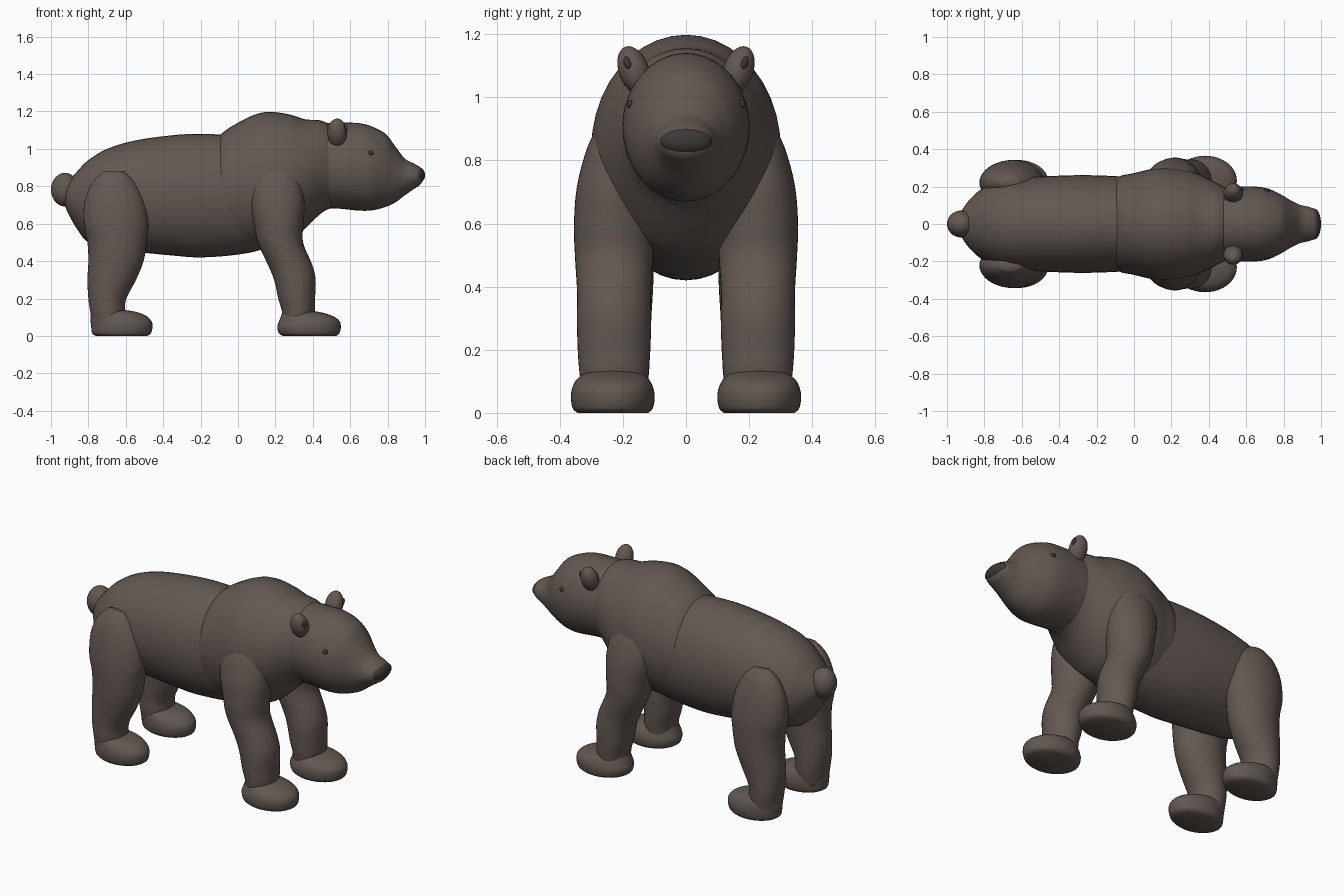
import bpy, bmesh, math
from mathutils import Vector, Matrix


def material(name, rgb):
    m = bpy.data.materials.new(name)
    m.diffuse_color = (*rgb, 1)
    return m


FUR = material("fur", (0.125, 0.098, 0.085))
DARK = material("dark_skin", (0.045, 0.038, 0.035))


def finish(name, bm, mat, mirror):
    bmesh.ops.recalc_face_normals(bm, faces=bm.faces)
    for f in bm.faces:
        f.smooth = True
    me = bpy.data.meshes.new(name)
    bm.to_mesh(me)
    bm.free()
    me.materials.append(mat)
    ob = bpy.data.objects.new(name, me)
    bpy.context.collection.objects.link(ob)
    if mirror:
        mod = ob.modifiers.new("mirror", 'MIRROR')
        mod.use_axis = (False, True, False)
        mod.use_clip = False
        mod.use_mirror_merge = False
    return ob


def smooth_stations(st, steps):
    """Catmull-Rom interpolation through the stations."""
    p = [Vector(s) for s in st]
    out = []
    for i in range(len(p) - 1):
        a, b, c, d = p[max(i - 1, 0)], p[i], p[i + 1], p[min(i + 2, len(p) - 1)]
        for k in range(steps):
            t = k / steps
            out.append(0.5 * (2 * b + (c - a) * t + (2 * a - 5 * b + 4 * c - d) * t * t
                              + (3 * b - a - 3 * c + d) * t ** 3))
    return out + [p[-1]]


def loft(name, axis, stations, centre_y=0.0, mirror=False, sides=40, steps=5):
    """Stations along axis x: (x, z_low, z_high, half_width); along z: (z, x_low, x_high, half_width)."""
    bm = bmesh.new()
    rings = []
    for t, lo, hi, w in smooth_stations(stations, steps):
        mid, h = (lo + hi) / 2, (hi - lo) / 2
        ring = []
        for k in range(sides):
            a = 2 * math.pi * k / sides
            y, v = centre_y + w * math.cos(a), mid + h * math.sin(a)
            ring.append(bm.verts.new((t, y, v) if axis == 'x' else (v, y, t)))
        rings.append(ring)
    for r, s in zip(rings, rings[1:]):
        for k in range(sides):
            n = (k + 1) % sides
            bm.faces.new((r[k], r[n], s[n], s[k]))
    bm.faces.new(rings[0])
    bm.faces.new(rings[-1])
    return finish(name, bm, FUR, mirror)


def ball(name, centre, radii, mat=FUR, tilt=0.0, mirror=False, seg=28):
    bm = bmesh.new()
    mx = (Matrix.Translation(centre) @ Matrix.Rotation(tilt, 4, 'X')
          @ Matrix.Diagonal((*radii, 1)))
    bmesh.ops.create_uvsphere(bm, u_segments=seg, v_segments=seg // 2, radius=1, matrix=mx)
    return finish(name, bm, mat, mirror)


# Barrel of the body, rump to chest
loft("torso", 'x', [
    (-0.93, 0.71, 0.78, 0.04), (-0.91, 0.66, 0.82, 0.09), (-0.86, 0.57, 0.88, 0.15),
    (-0.80, 0.50, 0.94, 0.195), (-0.70, 0.47, 1.00, 0.235), (-0.55, 0.45, 1.045, 0.25),
    (-0.35, 0.43, 1.073, 0.26), (-0.20, 0.42, 1.08, 0.26), (0.0, 0.435, 1.07, 0.25),
    (0.15, 0.47, 1.04, 0.235), (0.30, 0.55, 0.95, 0.17)])

# Shoulder hump and neck
loft("shoulders", 'x', [
    (-0.19, 0.62, 0.92, 0.12), (-0.10, 0.50, 1.068, 0.242), (0.0, 0.455, 1.14, 0.272),
    (0.10, 0.46, 1.187, 0.295), (0.18, 0.475, 1.198, 0.30), (0.28, 0.51, 1.183, 0.287),
    (0.36, 0.575, 1.158, 0.26), (0.45, 0.66, 1.15, 0.215), (0.53, 0.70, 1.10, 0.17),
    (0.58, 0.76, 1.02, 0.10)])

# Head tapering into the snout
loft("head", 'x', [
    (0.38, 0.76, 1.06, 0.13), (0.45, 0.69, 1.13, 0.19), (0.55, 0.68, 1.14, 0.20),
    (0.65, 0.67, 1.137, 0.20), (0.72, 0.672, 1.118, 0.188), (0.79, 0.69, 1.08, 0.155),
    (0.84, 0.713, 1.015, 0.125), (0.89, 0.75, 0.95, 0.102), (0.94, 0.785, 0.922, 0.09),
    (0.97, 0.805, 0.905, 0.076), (0.985, 0.825, 0.885, 0.05), (0.99, 0.845, 0.865, 0.015)])

# Legs and flat-soled paws
loft("front_leg", 'z', [
    (0.05, 0.24, 0.39, 0.10), (0.13, 0.235, 0.41, 0.11), (0.20, 0.215, 0.412, 0.115),
    (0.30, 0.193, 0.415, 0.118), (0.38, 0.16, 0.397, 0.117), (0.50, 0.105, 0.348, 0.124),
    (0.60, 0.085, 0.35, 0.127), (0.72, 0.06, 0.355, 0.117), (0.84, 0.07, 0.33, 0.085),
    (0.93, 0.13, 0.27, 0.04)], 0.228, True)
loft("front_paw", 'z', [
    (0.0, 0.24, 0.525, 0.112), (0.015, 0.218, 0.543, 0.127), (0.05, 0.21, 0.55, 0.133),
    (0.08, 0.22, 0.542, 0.128), (0.105, 0.23, 0.51, 0.115), (0.125, 0.24, 0.45, 0.09),
    (0.135, 0.27, 0.39, 0.05)], 0.232, True)
loft("hind_leg", 'z', [
    (0.05, -0.78, -0.60, 0.095), (0.13, -0.79, -0.605, 0.105), (0.20, -0.80, -0.597, 0.107),
    (0.30, -0.805, -0.545, 0.112), (0.40, -0.80, -0.505, 0.118), (0.50, -0.805, -0.488, 0.12),
    (0.60, -0.825, -0.48, 0.118), (0.72, -0.82, -0.50, 0.10), (0.82, -0.78, -0.55, 0.07),
    (0.88, -0.72, -0.61, 0.03)], 0.222, True)
loft("hind_paw", 'z', [
    (0.0, -0.76, -0.485, 0.10), (0.015, -0.78, -0.465, 0.112), (0.05, -0.785, -0.457, 0.118),
    (0.08, -0.788, -0.463, 0.115), (0.11, -0.787, -0.495, 0.105), (0.13, -0.78, -0.55, 0.085),
    (0.14, -0.75, -0.62, 0.05)], 0.224, True)

# Tail, ears and face details
ball("tail", (-0.925, 0, 0.782), (0.075, 0.072, 0.09))
ball("ear", (0.53, 0.165, 1.085), (0.052, 0.048, 0.08), tilt=-0.35, mirror=True)
ball("inner_ear", (0.573, 0.185, 1.108), (0.012, 0.012, 0.022), DARK, -0.35, True, 14)
ball("eye", (0.71, 0.176, 0.978), (0.014, 0.012, 0.013), DARK, mirror=True, seg=16)
ball("nose", (0.963, 0, 0.86), (0.037, 0.083, 0.043), DARK)
